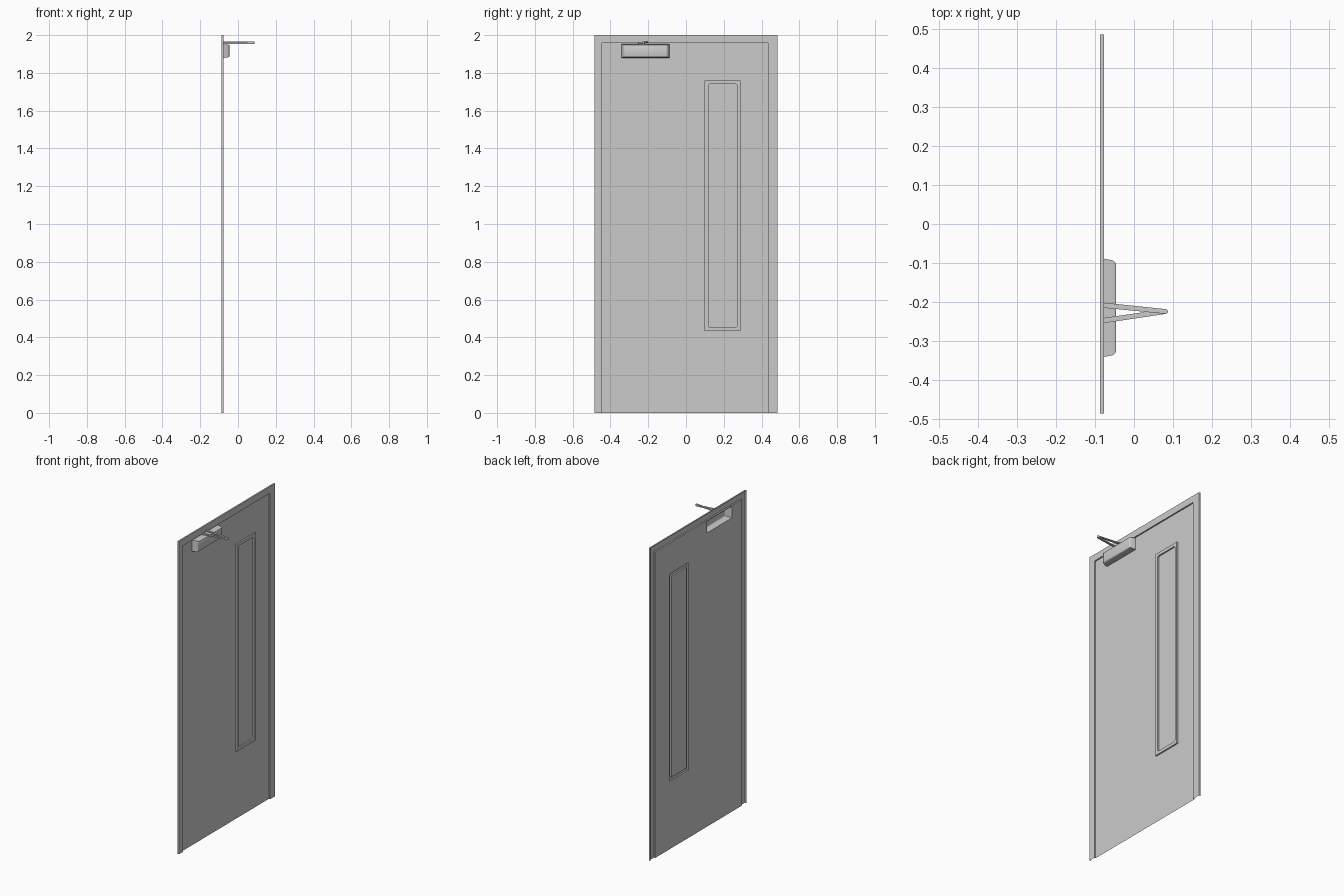
import bpy, bmesh, math
from mathutils import Vector

if "Cube" in bpy.data.objects:
    bpy.data.objects.remove(bpy.data.objects["Cube"])

BACK, FACE = -0.086, -0.077      # door sheet plane, raised face plane


def finish(name, bm, smooth=False):
    bmesh.ops.remove_doubles(bm, verts=bm.verts, dist=1e-5)
    bmesh.ops.recalc_face_normals(bm, faces=bm.faces)
    # open sheets should face +x
    if sum(f.normal.x * f.calc_area() for f in bm.faces) < -1e-4:
        bmesh.ops.reverse_faces(bm, faces=bm.faces)
    me = bpy.data.meshes.new(name)
    bm.to_mesh(me)
    bm.free()
    ob = bpy.data.objects.new(name, me)
    bpy.context.collection.objects.link(ob)
    if smooth:
        bpy.context.view_layer.objects.active = ob
        ob.select_set(True)
        bpy.ops.object.shade_smooth_by_angle(angle=math.radians(35))
        ob.select_set(False)
    return ob


def loft(name, loops, closed=True, cap=True, smooth=False):
    """Bridge successive loops of 3D points, optionally filling the last."""
    bm = bmesh.new()
    rows = [[bm.verts.new(p) for p in lp] for lp in loops]
    n = len(rows[0])
    for a, b in zip(rows, rows[1:]):
        for i in range(n if closed else n - 1):
            j = (i + 1) % n
            bm.faces.new((a[i], a[j], b[j], b[i]))
    if cap:
        bm.faces.new(rows[-1])
    return finish(name, bm, smooth)


def rect(x, y0, y1, z0, z1, c=0.0):
    """Rectangle in the yz plane; c > 0 chamfers its corners."""
    if c == 0:
        return [(x, y0, z0), (x, y1, z0), (x, y1, z1), (x, y0, z1)]
    return [(x, y0 + c, z0), (x, y1 - c, z0), (x, y1, z0 + c), (x, y1, z1 - c),
            (x, y1 - c, z1), (x, y0 + c, z1), (x, y0, z1 - c), (x, y0, z0 + c)]


def arch(x, y0, y1, z1):
    return [(x, y0, 0), (x, y0, z1), (x, y1, z1), (x, y1, 0)]


# door frame: raised channel round both sides and the top
loft("door_frame", [arch(-0.087, -0.485, 0.485, 2.0), arch(FACE, -0.485, 0.485, 2.0),
                    arch(FACE, -0.444, 0.434, 1.957), arch(BACK, -0.444, 0.434, 1.957)],
     closed=False, cap=False)

# door sheet with openings behind the closer and the window
ys = [-0.444, -0.342, -0.087, 0.098, 0.288, 0.434]
zs = [0, 0.433, 1.76, 1.878, 1.952, 1.957]
bm = bmesh.new()
for i in range(5):
    for k in range(5):
        if (i, k) in ((1, 3), (3, 1)):
            continue
        bm.faces.new([bm.verts.new(p) for p in rect(BACK, ys[i], ys[i + 1], zs[k], zs[k + 1])])
bmesh.ops.remove_doubles(bm, verts=bm.verts, dist=1e-5)
bmesh.ops.dissolve_limit(bm, angle_limit=0.01, verts=bm.verts, edges=bm.edges)
finish("door_panel", bm)

# window: raised trim and sunken pane with clipped corners
e = 0.0001
loft("window_trim", [rect(BACK, 0.098, 0.288, 0.433, 1.76, e),
                     rect(FACE, 0.098, 0.288, 0.433, 1.76, e),
                     rect(FACE, 0.118, 0.271, 0.453, 1.74, 0.007),
                     rect(BACK, 0.118, 0.271, 0.453, 1.74, 0.007)])

# door closer body: tapered box with a rounded front edge
loops = []
for x, d in ((BACK, 0), (-0.055, 0.006), (-0.050, 0.009), (-0.047, 0.013), (-0.046, 0.018)):
    loops.append(rect(x, -0.342 + d, -0.087 - d, 1.878 + d * 0.6, 1.952 - d * 0.3))
loft("closer_body", loops, smooth=True)


def arm(name, start_y, z0, z1, tip=(0.081, -0.224), r=0.006):
    """Flat bar from the door to the round elbow."""
    a, b = Vector((FACE, start_y)), Vector(tip)
    ang = math.atan2(b.y - a.y, b.x - a.x)
    side = Vector((-math.sin(ang), math.cos(ang))) * r * 1.1
    pts = [a + side, a - side]
    for i in range(9):
        t = ang - math.pi / 2 + math.pi * i / 8
        pts.append(b + Vector((math.cos(t), math.sin(t))) * r)
    bm = bmesh.new()
    f = bm.faces.new([bm.verts.new((p.x, p.y, z0)) for p in pts])
    g = bmesh.ops.extrude_face_region(bm, geom=[f])
    vs = [v for v in g["geom"] if isinstance(v, bmesh.types.BMVert)]
    bmesh.ops.translate(bm, verts=vs, vec=(0, 0, z1 - z0))
    # keep bottom face if the extrusion removed it
    holes = [ed for ed in bm.edges if ed.is_boundary]
    if holes:
        bmesh.ops.holes_fill(bm, edges=holes, sides=0)
    finish(name, bm, True)


# folding arms meeting at the elbow
arm("upper_arm", -0.208, 1.961, 1.967)
arm("lower_arm", -0.247, 1.954, 1.961)
